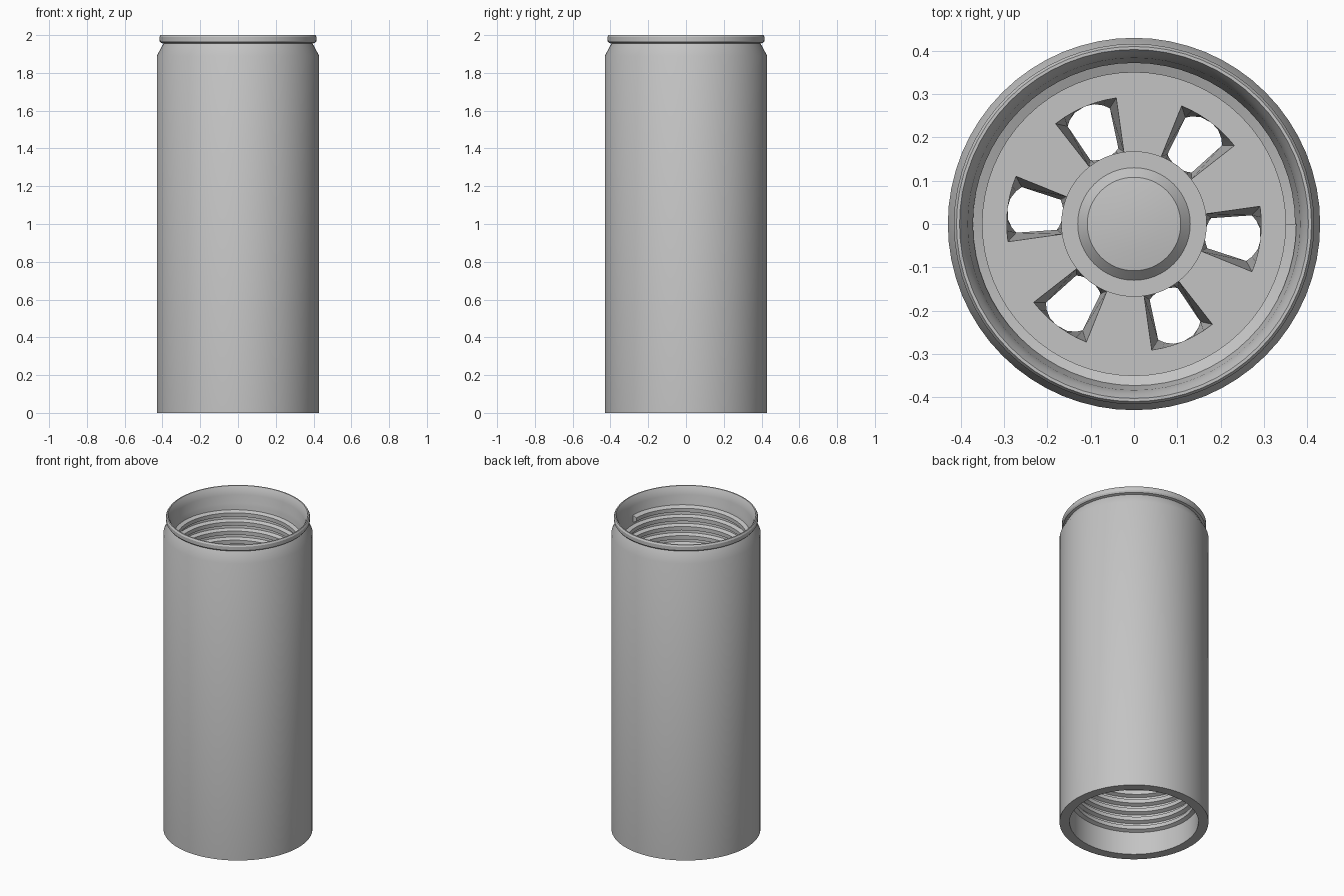
import bpy, bmesh, math
from mathutils import Vector

cube = bpy.data.objects.get("Cube")
if cube:
    bpy.data.objects.remove(cube, do_unlink=True)

steel = bpy.data.materials.new("satin grey metal")
steel.use_nodes = True
GREY = (0.55, 0.55, 0.55, 1)
steel.diffuse_color = GREY
steel.node_tree.nodes["Principled BSDF"].inputs["Base Color"].default_value = GREY


def finish(name, bm, angle=30):
    bmesh.ops.recalc_face_normals(bm, faces=bm.faces)
    mesh = bpy.data.meshes.new(name)
    bm.to_mesh(mesh)
    bm.free()
    mesh.materials.append(steel)
    obj = bpy.data.objects.new(name, mesh)
    bpy.context.collection.objects.link(obj)
    bpy.ops.object.select_all(action="DESELECT")
    obj.select_set(True)
    bpy.context.view_layer.objects.active = obj
    bpy.ops.object.shade_smooth_by_angle(angle=math.radians(angle))
    return obj


def sweep(name, profile, turns=1, pitch=0, closed=True, steps=64):
    """Spin an (r, z) profile round the axis, rising by pitch each turn."""
    bm = bmesh.new()
    count = steps * turns
    rings = []
    for i in range(count + 1 if pitch else count):
        a = math.tau * i / steps
        rings.append([bm.verts.new((r * math.cos(a), r * math.sin(a), z + pitch * i / steps))
                      for r, z in profile])
    n = len(profile)
    for i in range(count):
        a, b = rings[i], rings[(i + 1) % len(rings)]
        for j in range(n if closed else n - 1):
            k = (j + 1) % n
            bm.faces.new((a[j], b[j], b[k], a[k]))
    if pitch:
        bm.faces.new(rings[0])
        bm.faces.new(rings[-1])
    bmesh.ops.remove_doubles(bm, verts=bm.verts, dist=0.0001)
    return finish(name, bm)


# Tube shell with tapered neck, rolled lip and smooth bore
sweep("tube_body", [
    (0.43, 0), (0.43, 1.89), (0.395, 1.955), (0.41, 1.96), (0.416, 1.97),
    (0.416, 1.99), (0.41, 2), (0.403, 2), (0.392, 1.98), (0.384, 1.95),
    (0.378, 1.9), (0.372, 1.88), (0.372, 0)])

# Helical threads at both ends
PITCH = 0.058
RIDGE = [(0.375, -0.023), (0.35, -0.012), (0.35, 0.012), (0.375, 0.023)]
for name, start in (("upper_thread", 1.47), ("lower_thread", 0.13)):
    sweep(name, [(r, z + start) for r, z in RIDGE], turns=7, pitch=PITCH)

# Spoked core: wedge windows on top narrowing to round holes below
RADII = (0.13, 0.168, 0.294, 0.374)
SEGS, PER = 72, 12
TOP, BASE = 1.44, 1.14
TURN = math.radians(-22)
HOLE_AT, HOLE_R = 0.23, 0.065


def core_point(i, ring, lower):
    a = TURN + math.tau * i / SEGS
    p = Vector((math.cos(a), math.sin(a), 0)) * RADII[ring]
    if lower and ring in (1, 2) and i % PER <= 6:
        c = TURN + math.tau * (i // PER * PER + 3) / SEGS
        centre = Vector((math.cos(c), math.sin(c), 0)) * HOLE_AT
        p = centre + (p - centre).normalized() * HOLE_R
    p.z = BASE if lower else TOP
    return p


bm = bmesh.new()
grid = [[[bm.verts.new(core_point(i, r, low)) for r in range(4)]
         for i in range(SEGS)] for low in (False, True)]
for i in range(SEGS):
    j = (i + 1) % SEGS
    for r in range(3):
        if r == 1 and i % PER < 6:
            continue
        for layer in grid:
            bm.faces.new((layer[i][r], layer[j][r], layer[j][r + 1], layer[i][r + 1]))
# Join the open edges of the two layers to make window walls
up, low = grid
for i in range(SEGS):
    j = (i + 1) % SEGS
    borders = [((i, 0), (j, 0)), ((i, 3), (j, 3))]
    if i % PER < 6:
        borders += [((i, 1), (j, 1)), ((i, 2), (j, 2))]
    if i % PER in (0, 6):
        borders.append(((i, 1), (i, 2)))
    for (a, r), (b, s) in borders:
        bm.faces.new((up[a][r], up[b][s], low[b][s], low[a][r]))
finish("spoked_core", bm)

# Hub collar and bevelled plug in the middle of the core
sweep("hub_collar", [(0.168, BASE + 0.1), (0.168, TOP + 0.015),
                     (0.13, TOP + 0.015), (0.13, BASE + 0.1)])
sweep("hub_plug", [(0, BASE - 0.01), (0.13, BASE - 0.01), (0.13, TOP + 0.012),
                   (0.108, TOP + 0.035), (0.06, TOP + 0.042), (0, TOP + 0.044)],
      closed=False)
